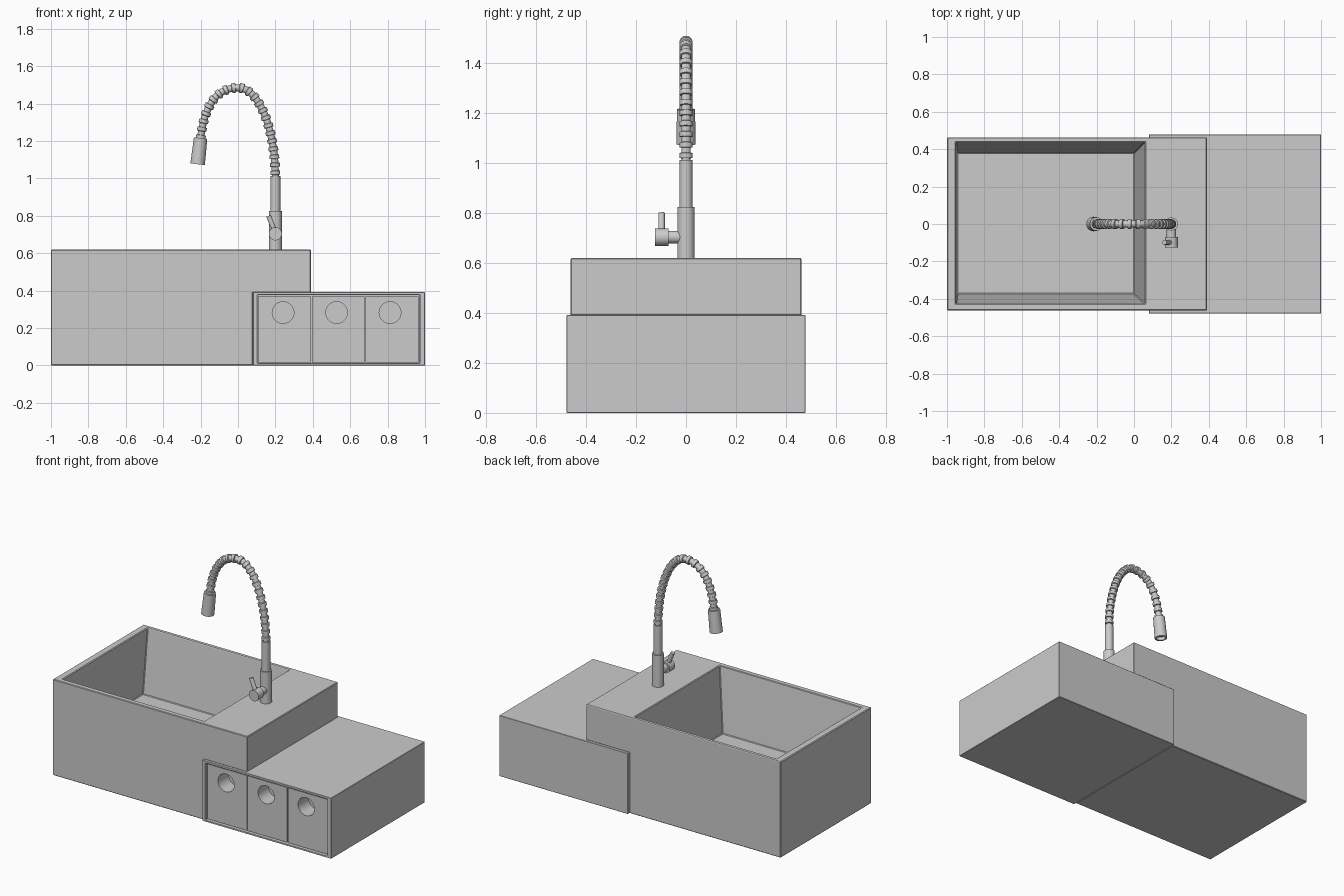
import bpy, bmesh, math
from mathutils import Vector
from mathutils.geometry import interpolate_bezier

if "Cube" in bpy.data.objects:
    bpy.data.objects.remove(bpy.data.objects["Cube"])


def make(name, bm, smooth=False):
    bmesh.ops.recalc_face_normals(bm, faces=bm.faces)
    me = bpy.data.meshes.new(name)
    bm.to_mesh(me)
    bm.free()
    ob = bpy.data.objects.new(name, me)
    bpy.context.collection.objects.link(ob)
    if smooth:
        select(ob)
        bpy.ops.object.shade_smooth_by_angle(angle=math.radians(35))
    return ob


def select(ob):
    bpy.ops.object.select_all(action='DESELECT')
    ob.select_set(True)
    bpy.context.view_layer.objects.active = ob


def loft(name, loops, smooth=False):
    """Skin a list of equal-length point loops and cap both ends."""
    bm = bmesh.new()
    rings = [[bm.verts.new(p) for p in loop] for loop in loops]
    n = len(rings[0])
    for a, b in zip(rings, rings[1:]):
        for i in range(n):
            bm.faces.new((a[i], a[(i + 1) % n], b[(i + 1) % n], b[i]))
    bm.faces.new(rings[0])
    bm.faces.new(rings[-1])
    return make(name, bm, smooth)


def rect(x0, x1, y0, y1, z):
    return [(x0, y0, z), (x1, y0, z), (x1, y1, z), (x0, y1, z)]


def box(name, x0, x1, y0, y1, z0, z1):
    return loft(name, [rect(x0, x1, y0, y1, z0), rect(x0, x1, y0, y1, z1)])


def turned(name, start, end, profile, sides=32):
    """Round part along start-end; profile is (fraction, radius) pairs."""
    a, b = Vector(start), Vector(end)
    q = (b - a).to_track_quat('Z', 'Y')
    loops = []
    for f, r in profile:
        c = a.lerp(b, f)
        loops.append([c + q @ Vector((r * math.cos(t), r * math.sin(t), 0))
                      for t in (2 * math.pi * i / sides for i in range(sides))])
    return loft(name, loops, True)


def rod(name, start, end, r, sides=32):
    return turned(name, start, end, [(0, r), (1, r)], sides)


def apply_mod(ob, mod):
    select(ob)
    bpy.ops.object.modifier_apply(modifier=mod.name)


def cut(ob, cutter):
    m = ob.modifiers.new("cut", 'BOOLEAN')
    m.operation, m.object, m.solver = 'DIFFERENCE', cutter, 'EXACT'
    apply_mod(ob, m)
    bpy.data.objects.remove(cutter)


def soften(ob, width):
    m = ob.modifiers.new("bevel", 'BEVEL')
    m.width, m.segments, m.limit_method = width, 1, 'ANGLE'
    apply_mod(ob, m)


# Sink body, stepped over the drawer cabinet, with a tapered basin
outline = [(-1, 0), (0.08, 0), (0.08, 0.39), (0.39, 0.39), (0.39, 0.62), (-1, 0.62)]
sink = loft("sink_body", [[(x, y, z) for x, z in outline] for y in (-0.462, 0.462)])
k = 0.02 / 0.405  # extends the cutter slightly above the rim
cut(sink, loft("basin_cutter", [
    rect(-0.945, 0.0, -0.374, 0.38, 0.215),
    rect(-0.952, 0.059 + 0.059 * k, -0.428 - 0.054 * k, 0.438 + 0.058 * k, 0.64)]))
soften(sink, 0.004)
rod("drain", (-0.49, -0.01, 0.21), (-0.49, -0.01, 0.218), 0.036)

# Drawer cabinet with a recessed front
cabinet = box("drawer_cabinet", 0.08, 1.0, -0.478, 0.478, 0, 0.392)
cut(cabinet, box("recess_cutter", 0.103, 0.972, -0.6, -0.2, 0.012, 0.378))
soften(cabinet, 0.002)

# Three drawers with round finger holes
for i in range(3):
    x = 0.107 + 0.2875 * i
    drawer = box(f"drawer_{i + 1}", x, x + 0.282, -0.466, -0.2, 0.016, 0.37)
    cx = 0.241 + 0.286 * i
    cut(drawer, rod("hole_cutter", (cx, -0.6, 0.283), (cx, -0.36, 0.283), 0.058))

# Tap post
rod("tap_base", (0.2, 0, 0.61), (0.2, 0, 0.825), 0.035)
rod("tap_neck", (0.2, 0, 0.82), (0.2, 0, 1.012), 0.026)

# Ribbed flexible hose following an arch
arch = [Vector((x, 0, z)) for x, z in
        [(0.2, 1.0), (0.2, 1.27), (0.11, 1.485), (0, 1.485),
         (-0.13, 1.485), (-0.185, 1.36), (-0.2, 1.21)]]
pts = interpolate_bezier(*arch[0:4], 200) + interpolate_bezier(*arch[3:7], 200)[1:]
dist = [0.0]
for a, b in zip(pts, pts[1:]):
    dist.append(dist[-1] + (b - a).length)


def at(s):
    i = max(j for j in range(len(dist) - 1) if dist[j] <= s)
    d = pts[i + 1] - pts[i]
    return pts[i] + d * ((s - dist[i]) / (dist[i + 1] - dist[i])), d.normalized()


ribs, loops = 22, []
step = dist[-1] / ribs
for i in range(ribs):
    for f, r in [(0, 0.019), (0.46, 0.019), (0.5, 0.026), (0.94, 0.026)]:
        c, d = at((i + f) * step)
        side = Vector((-d.z, 0, d.x))
        loops.append([c + r * (math.cos(t) * side + math.sin(t) * Vector((0, 1, 0)))
                      for t in (2 * math.pi * j / 24 for j in range(24))])
loft("hose", loops, True)

# Spray head with a hollow mouth
turned("spray_head", (-0.2, 0, 1.216), (-0.216, 0, 1.076),
       [(0, 0.036), (1, 0.039), (1, 0.028), (0.85, 0.028)])

# Side valve and lever
rod("valve_stem", (0.2, 0, 0.704), (0.2, -0.08, 0.704), 0.025)
rod("valve_knob", (0.2, -0.07, 0.704), (0.2, -0.125, 0.704), 0.035)
rod("lever", (0.198, -0.098, 0.715), (0.163, -0.098, 0.8), 0.013, 16)
